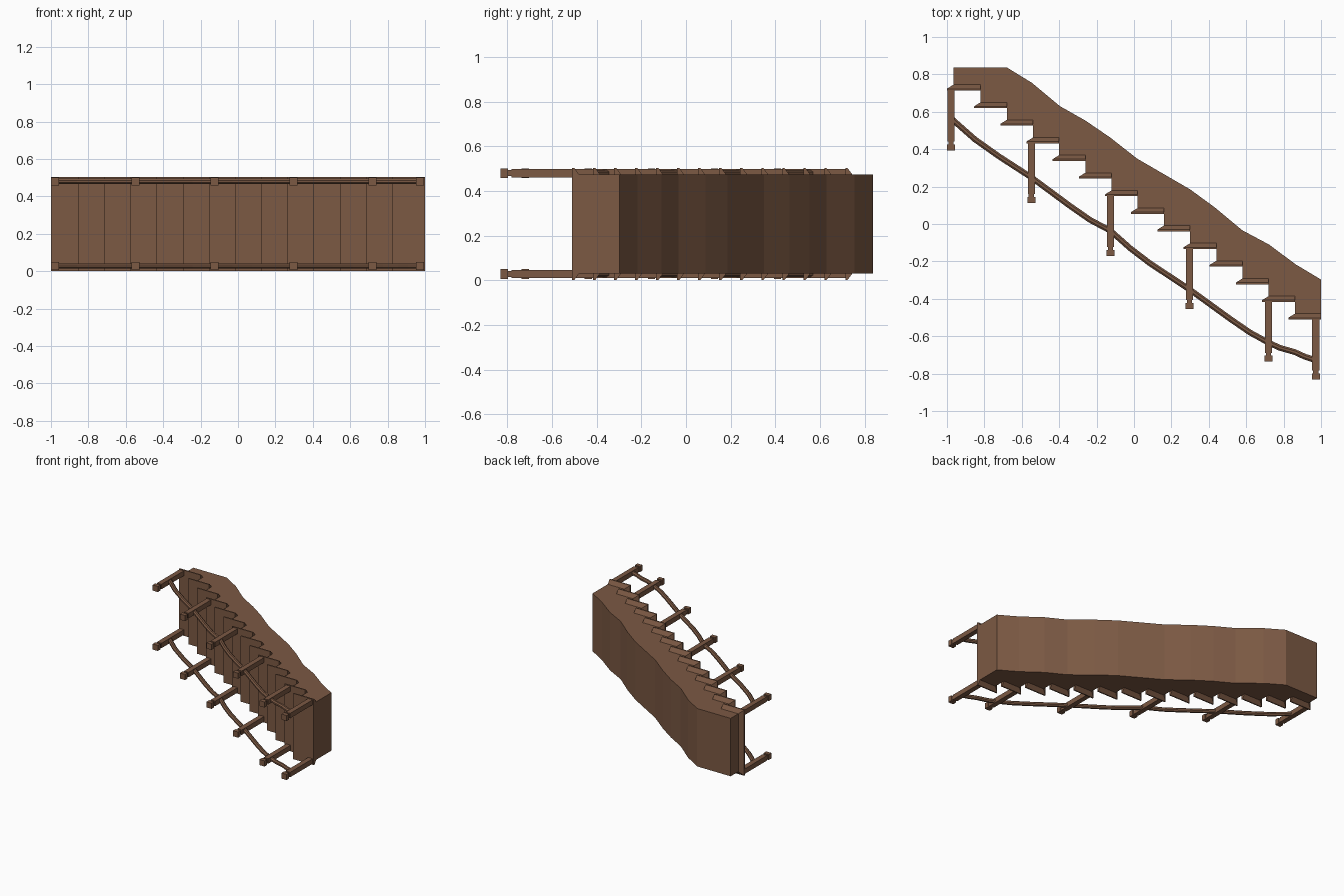
import bpy, bmesh
from mathutils import Vector

if "Cube" in bpy.data.objects:
    bpy.data.objects.remove(bpy.data.objects["Cube"])

wood = bpy.data.materials.new("brown wood")
wood.diffuse_color = (0.2, 0.1, 0.057, 1)
wood.use_nodes = True
wood.node_tree.nodes["Principled BSDF"].inputs["Base Color"].default_value = wood.diffuse_color

STEPS, DX, DY = 14, 0.14, 0.0942      # step pitch along x and y
X0, Y0 = -0.965, 0.714                # first riser and first tread surface
DEPTH = 0.504                         # overall staircase width (along z)
LO, HI = 0.03, DEPTH - 0.03           # body faces
T = 0.031                             # tread thickness


def finish(name, bm):
    bmesh.ops.recalc_face_normals(bm, faces=bm.faces)
    me = bpy.data.meshes.new(name)
    bm.to_mesh(me)
    bm.free()
    me.materials.append(wood)
    ob = bpy.data.objects.new(name, me)
    bpy.context.collection.objects.link(ob)
    return ob


def loft(bm, rings):
    """Closed solid through rings of points."""
    vs = [[bm.verts.new(p) for p in r] for r in rings]
    n = len(vs[0])
    for a, b in zip(vs, vs[1:]):
        for i in range(n):
            j = (i + 1) % n
            bm.faces.new((a[i], a[j], b[j], b[i]))
    bm.faces.new(vs[0])
    bm.faces.new(vs[-1])


def rect(x0, x1, z0, z1, y):
    return [(x0, y, z0), (x1, y, z0), (x1, y, z1), (x0, y, z1)]


def riser_x(i):
    return X0 + DX * i + (0.005 if i else 0)


def tread_y(i):
    return Y0 - DY * i


def tread_end(i):
    return min(riser_x(i + 1), 1.0)


# stepped body with a faceted underside
profile = [(-0.68, 0.837), (X0, 0.837)]
for i in range(STEPS):
    profile += [(riser_x(i), tread_y(i) + T), (tread_end(i), tread_y(i) + T)]
profile += [(1.0, -0.297), (0.866, -0.217), (0.722, -0.11), (0.578, -0.033),
            (0.433, 0.088), (0.30, 0.185), (0.016, 0.35), (-0.128, 0.463),
            (-0.26, 0.553), (-0.396, 0.63), (-0.546, 0.755)]
bm = bmesh.new()
clean = [p for k, p in enumerate(profile)
         if (Vector(p) - Vector(profile[k - 1])).length > 1e-5]
loft(bm, [[(x, y, z) for x, y in clean] for z in (LO, HI)])
finish("stair_body", bm)

# treads with a slanted nosing on the front and both sides
for i in range(STEPS):
    bm = bmesh.new()
    x0, x1, y = riser_x(i), tread_end(i), tread_y(i)
    loft(bm, [rect(x0, x1, LO, HI, y + T),
              rect(x0 - 0.031, x1, 0.004, DEPTH - 0.004, y + 0.012),
              rect(x0 - 0.035, x1, 0, DEPTH, y + 0.009),
              rect(x0 - 0.035, x1, 0, DEPTH, y)])
    finish(f"tread_{i + 1}", bm)

# newel posts: shaft, narrow neck and square cap, on both sides
posts = [(0, -0.978), (3, -0.549), (6, -0.126), (9, 0.297), (12, 0.719), (13, 0.972)]
for side, zc in (("lower", 0.028), ("upper", DEPTH - 0.024)):
    for n, (step, xc) in enumerate(posts):
        base = tread_y(step)
        bm = bmesh.new()
        rings = []
        for dy, w in ((-0.002, .019), (.272, .019), (.272, .014), (.288, .014),
                      (.288, .0215), (.32, .0215)):
            rings.append(rect(xc - w, xc + w, zc - w, zc + w, base - dy))
        loft(bm, rings)
        finish(f"{side}_post_{n + 1}", bm)

# wavy handrails running through the posts
path = [(-0.978, 0.565), (-0.95, 0.54), (-0.85, 0.452), (-0.72, 0.36), (-0.55, 0.25),
        (-0.34, 0.095), (-0.235, 0.022), (-0.126, -0.036), (-0.02, -0.13),
        (0.085, -0.21), (0.297, -0.35), (0.515, -0.508), (0.62, -0.58),
        (0.72, -0.635), (0.78, -0.662), (0.86, -0.685), (0.915, -0.71), (0.972, -0.728)]
R = 0.0155
for side, zc in (("lower", 0.028), ("upper", DEPTH - 0.024)):
    rings = []
    for k, p in enumerate(path):
        a, b = path[max(k - 1, 0)], path[min(k + 1, len(path) - 1)]
        d = (Vector(b) - Vector(a)).normalized()
        nx, ny = -d.y, d.x
        # eight-sided section
        sec = [(1, .41), (.41, 1), (-.41, 1), (-1, .41),
               (-1, -.41), (-.41, -1), (.41, -1), (1, -.41)]
        rings.append([(p[0] + nx * u * R, p[1] + ny * u * R, zc + v * R * 0.9)
                      for u, v in sec])
    bm = bmesh.new()
    loft(bm, rings)
    finish(f"{side}_handrail", bm)
